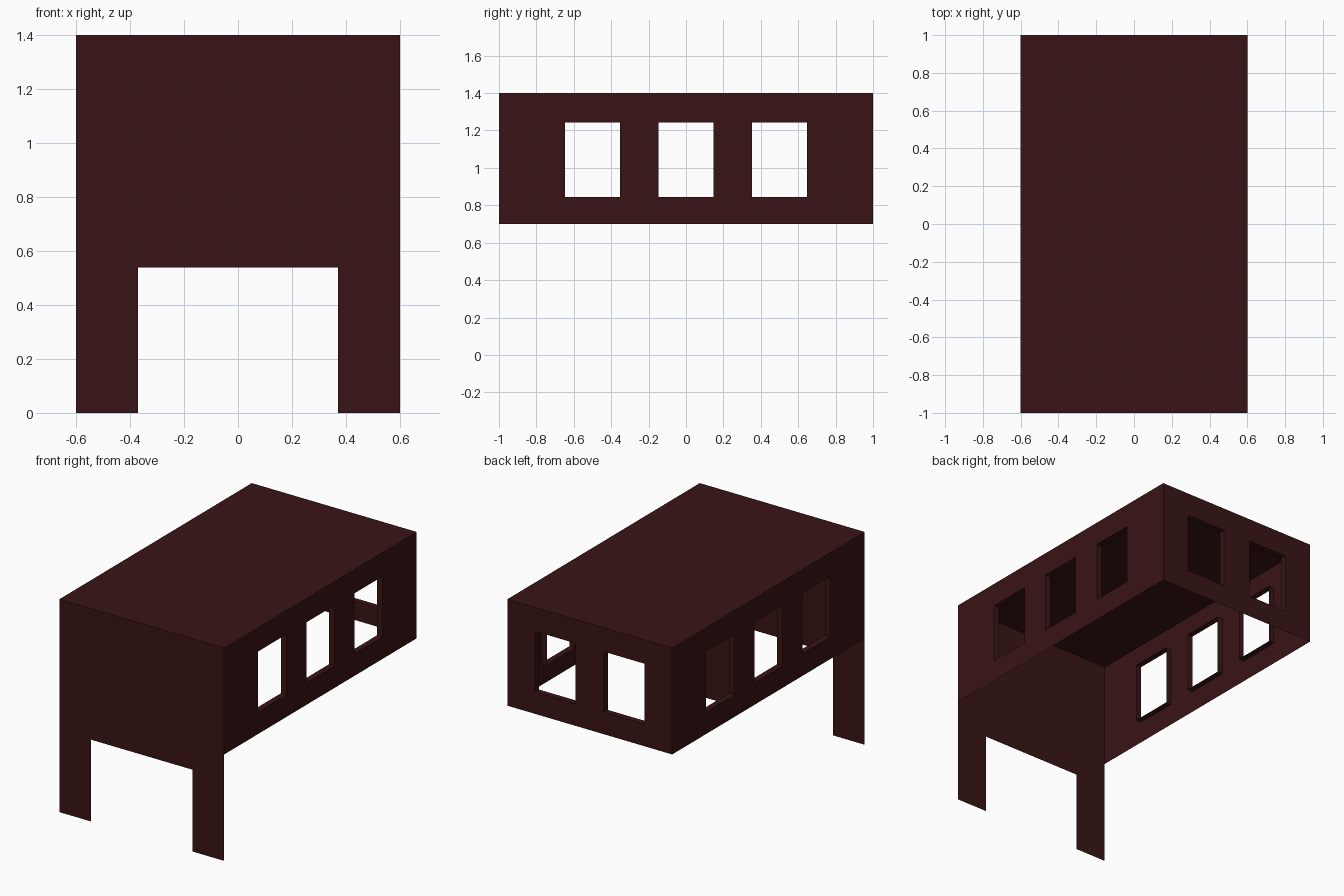
import bpy, bmesh
from mathutils import Vector

if "Cube" in bpy.data.objects:
    bpy.data.objects.remove(bpy.data.objects["Cube"])

HX, HY = 0.6, 1.0            # half width and half length
Z_LOW, Z_TOP = 0.7, 1.4      # shell walls
WIN_Z = (0.845, 1.243)       # window sill and head
WIN_HALF = 0.147             # half window width
REVEAL = 0.04                # depth of the window lining

mat = bpy.data.materials.new("dark_maroon")
mat.diffuse_color = (0.042, 0.007, 0.008, 1)
mat.use_nodes = True
mat.node_tree.nodes["Principled BSDF"].inputs["Base Color"].default_value = mat.diffuse_color


def panel(name, origin, along, inward, us, zs, is_hole, lining=0.0):
    """Thin upright wall made of a grid of cells, with lined openings."""
    o, a, n = Vector(origin), Vector(along), Vector(inward)
    bm = bmesh.new()

    def quad(points):
        return bm.faces.new([bm.verts.new(p) for p in points])

    def at(u, z, d=0.0):
        return o + a * u + n * d + Vector((0, 0, z))

    for i in range(len(us) - 1):
        for j in range(len(zs) - 1):
            c = [(us[i], zs[j]), (us[i + 1], zs[j]),
                 (us[i + 1], zs[j + 1]), (us[i], zs[j + 1])]
            if not is_hole(i, j):
                f = quad([at(*p) for p in c])
                f.normal_update()
                if f.normal.dot(n) > 0:
                    f.normal_flip()
            elif lining:
                for p, q in zip(c, c[1:] + c[:1]):
                    f = quad([at(*p), at(*q), at(*q, lining), at(*p, lining)])
                    f.normal_update()
                    mid = at((us[i] + us[i + 1]) / 2, (zs[j] + zs[j + 1]) / 2)
                    if f.normal.dot(mid - f.calc_center_median()) < 0:
                        f.normal_flip()
    bmesh.ops.remove_doubles(bm, verts=bm.verts, dist=1e-5)
    mesh = bpy.data.meshes.new(name)
    bm.to_mesh(mesh)
    bm.free()
    mesh.materials.append(mat)
    obj = bpy.data.objects.new(name, mesh)
    bpy.context.collection.objects.link(obj)
    return obj


def window_wall(name, origin, along, inward, half, centres):
    us = [-half] + [c + s * WIN_HALF for c in centres for s in (-1, 1)] + [half]
    return panel(name, origin, along, inward, us, [Z_LOW, *WIN_Z, Z_TOP],
                 lambda i, j: i % 2 == 1 and j == 1, REVEAL)


# Side walls with three windows each
for side, s in (("left", -1), ("right", 1)):
    window_wall(side + "_wall", (s * HX, 0, 0), (0, 1, 0), (-s, 0, 0),
                HY, (-0.5, 0, 0.5))

# Back wall with two windows
window_wall("back_wall", (0, HY, 0), (1, 0, 0), (0, -1, 0), HX, (-0.25, 0.25))

# Front wall reaching the ground on two legs
panel("front_wall", (0, -HY, 0), (1, 0, 0), (0, 1, 0),
      [-HX, -0.37, 0.37, HX], [0, 0.538, Z_TOP],
      lambda i, j: i == 1 and j == 0)

# Flat roof
bpy.ops.mesh.primitive_plane_add(size=2, location=(0, 0, Z_TOP))
roof = bpy.context.object
roof.name = "roof"
roof.scale = (HX, HY, 1)
bpy.ops.object.transform_apply(location=False, rotation=False, scale=True)
roof.data.materials.append(mat)
